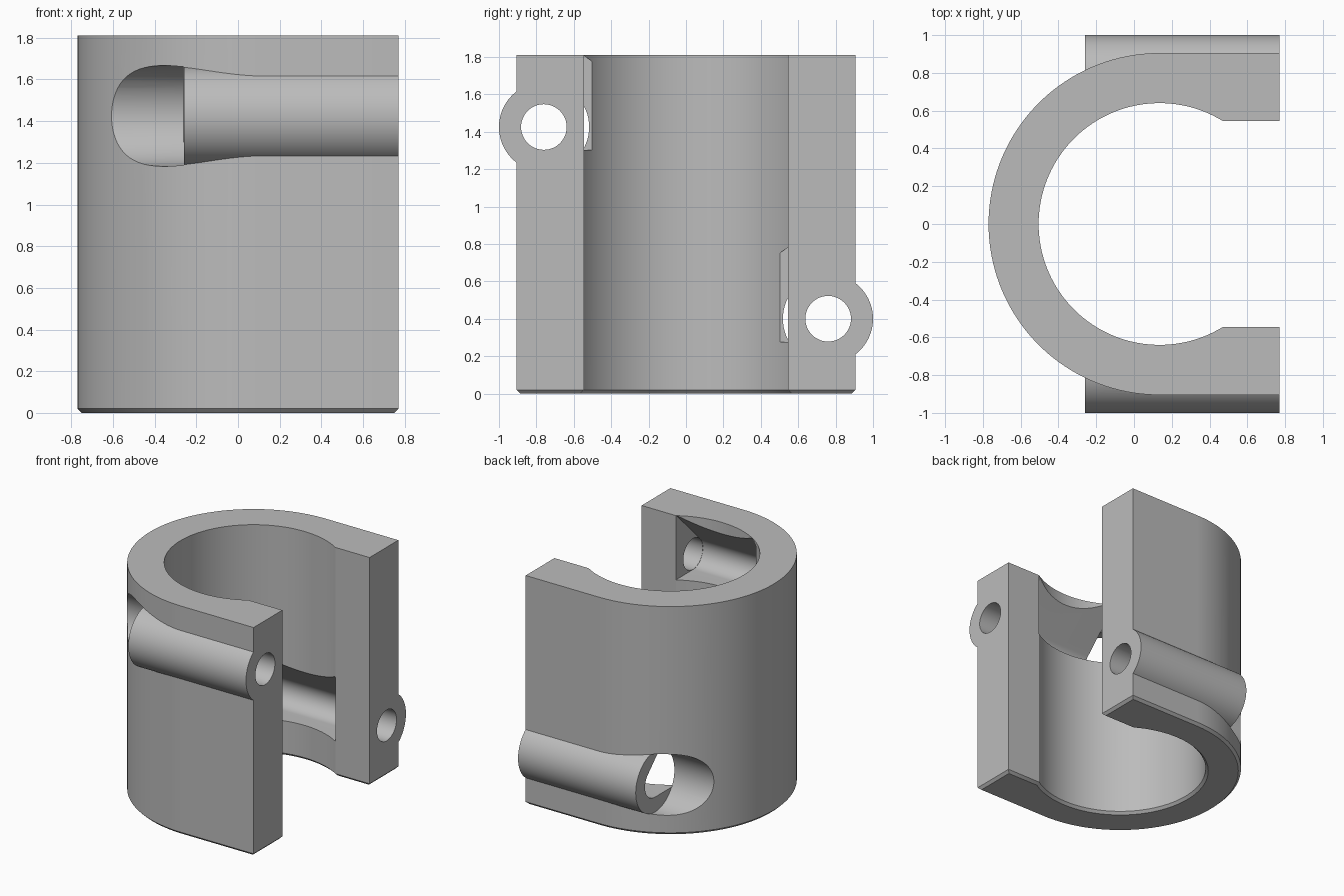
import bpy, bmesh
from math import sin, cos, asin, radians

cube = bpy.data.objects.get("Cube")
if cube:
    bpy.data.objects.remove(cube, do_unlink=True)

# Main dimensions
HEIGHT, CHAMFER = 1.81, 0.02
CENTRE_X, END_X = 0.135, 0.77
OUTER_R, BORE_R, JAW_Y = 0.905, 0.64, 0.545
BOSS_X, BOSS_Y, BOSS_R, HOLE_R = -0.26, 0.76, 0.24, 0.122

grey = bpy.data.materials.new("plain grey")
grey.use_nodes = True
grey.diffuse_color = (0.5, 0.5, 0.5, 1)
grey.node_tree.nodes["Principled BSDF"].inputs["Base Color"].default_value = (0.5, 0.5, 0.5, 1)


def arc(cx, cy, r, start, end, steps):
    """Points on an arc, angles in degrees."""
    angles = [radians(start + (end - start) * i / steps) for i in range(steps + 1)]
    return [(cx + r * cos(a), cy + r * sin(a)) for a in angles]


def prism(name, points, offset, chamfer=0):
    """Extrude a closed outline; bevel its first end if asked."""
    bm = bmesh.new()
    base = bm.faces.new([bm.verts.new(p) for p in points])
    rim = list(base.edges)
    new = bmesh.ops.extrude_face_region(bm, geom=[base], use_keep_orig=True)["geom"]
    bmesh.ops.translate(bm, vec=offset, verts=[g for g in new if isinstance(g, bmesh.types.BMVert)])
    bmesh.ops.recalc_face_normals(bm, faces=bm.faces[:])
    if chamfer:
        bmesh.ops.bevel(bm, geom=rim, offset=chamfer, segments=1, affect='EDGES')
    mesh = bpy.data.meshes.new(name)
    bm.to_mesh(mesh)
    bm.free()
    mesh.materials.append(grey)
    obj = bpy.data.objects.new(name, mesh)
    bpy.context.collection.objects.link(obj)
    return obj


def bar(name, profile, side, z, x0, x1):
    """Prism along x; profile is (distance towards the bore, height) from the screw axis."""
    points = [(x0, side * (BOSS_Y - u), z + h) for u, h in profile]
    return prism(name, points, (x1 - x0, 0, 0))


def combine(target, tool, operation):
    mod = target.modifiers.new(operation.lower(), 'BOOLEAN')
    mod.operation, mod.solver, mod.object = operation, 'EXACT', tool
    bpy.context.view_layer.objects.active = target
    bpy.ops.object.modifier_apply(modifier=mod.name)
    bpy.data.objects.remove(tool, do_unlink=True)


# C-shaped body with straight jaws and a chamfered underside
mouth = asin(JAW_Y / BORE_R) * 180 / 3.14159265
mouth_x = CENTRE_X + BORE_R * cos(radians(mouth))
outline = [(END_X, OUTER_R)] + arc(CENTRE_X, 0, OUTER_R, 90, 270, 80)
outline += [(END_X, -OUTER_R), (END_X, -JAW_Y)]
outline += arc(CENTRE_X, 0, BORE_R, 360 - mouth, mouth, 90) + [(END_X, JAW_Y)]
body = prism("clamp_body", [(x, y, 0) for x, y in outline], (0, 0, HEIGHT), CHAMFER)

# Profiles around the screw axis
boss_half = arc(0, 0, BOSS_R, 90, 270, 40) + [(0.05, -BOSS_R + 0.01), (0.05, BOSS_R - 0.01)]
pocket_ring = arc(0, 0, BOSS_R + 0.002, 0, 360, 64)[:-1]
hole_ring = arc(0, 0, HOLE_R, 0, 360, 48)[:-1]
recess_fan = arc(0, 0, HOLE_R + 0.002, 135, 270, 24)
recess_fan += [(0.32, -HOLE_R - 0.002), (0.32, 0.28), (0.25, 0.357), (0.21, 0.384)]

# Screw boss, access pocket, inner recess and hole on each jaw
for side, z in ((-1, 1.425), (1, 0.4)):
    combine(body, bar("access_pocket", pocket_ring, side, z, -1, BOSS_X), 'DIFFERENCE')
    combine(body, bar("screw_boss", boss_half, side, z, BOSS_X, END_X), 'UNION')
    combine(body, bar("inner_recess", recess_fan, side, z, BOSS_X - 0.001, mouth_x), 'DIFFERENCE')
    combine(body, bar("screw_hole", hole_ring, side, z, mouth_x - 0.05, 1), 'DIFFERENCE')

# Smooth the curved walls, keep the edges sharp
bpy.ops.object.select_all(action='DESELECT')
body.select_set(True)
bpy.context.view_layer.objects.active = body
bpy.ops.object.shade_smooth_by_angle(angle=radians(25))
